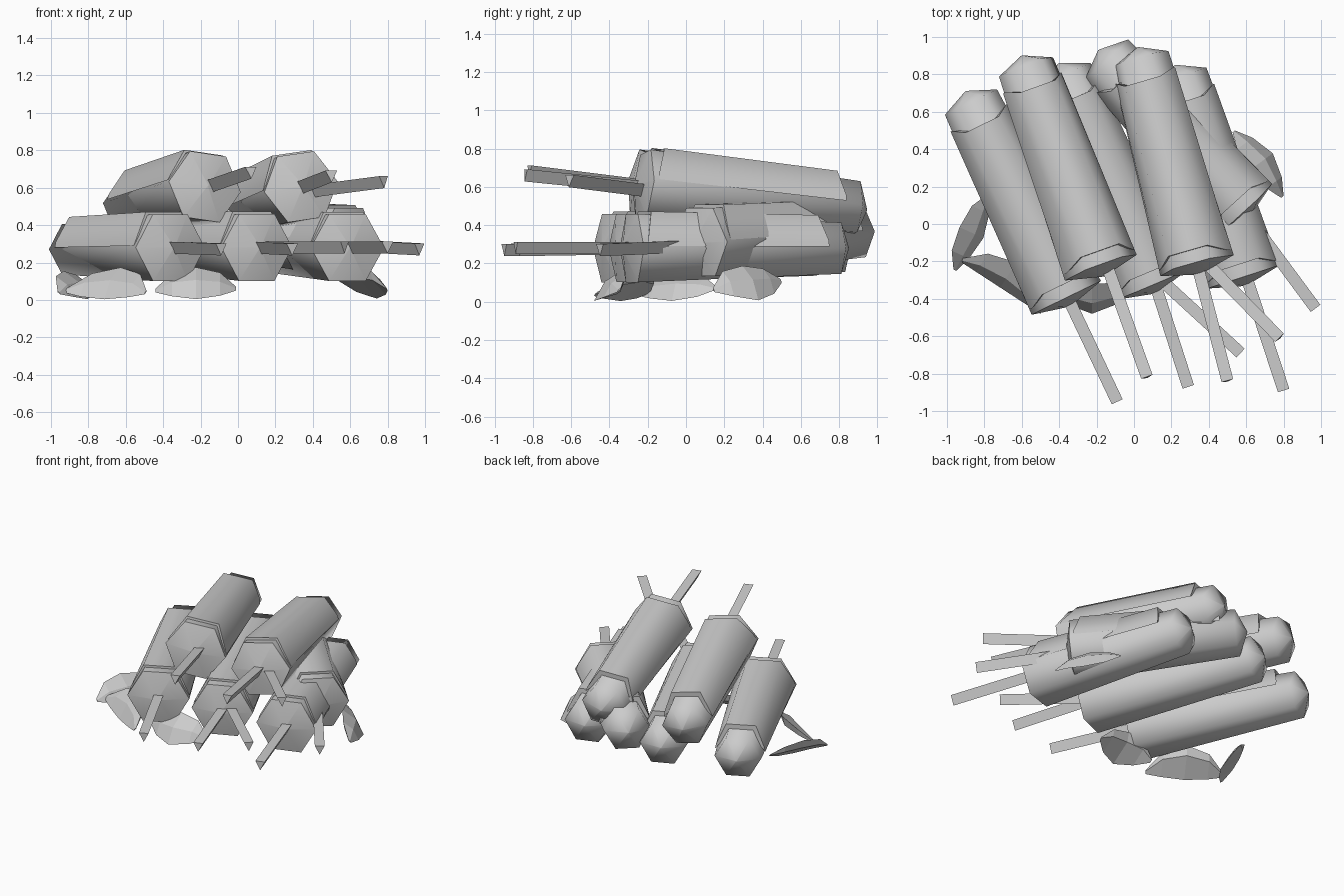
import bpy, bmesh, math
from mathutils import Vector

if "Cube" in bpy.data.objects:
    bpy.data.objects.remove(bpy.data.objects["Cube"])

UP = Vector((0, 0, 1))


def finish(bm, name, smooth=None):
    bmesh.ops.recalc_face_normals(bm, faces=bm.faces)
    me = bpy.data.meshes.new(name)
    bm.to_mesh(me)
    bm.free()
    ob = bpy.data.objects.new(name, me)
    bpy.context.collection.objects.link(ob)
    if smooth:
        me.shade_smooth()
        me.set_sharp_from_angle(angle=math.radians(smooth))
    return ob


def loft(bm, rings):
    """Closed skin through a list of rings of points."""
    vs = [[bm.verts.new(p) for p in r] for r in rings]
    n = len(vs[0])
    for a, b in zip(vs, vs[1:]):
        for i in range(n):
            j = (i + 1) % n
            bm.faces.new((a[i], a[j], b[j], b[i]))
    bm.faces.new(vs[0])
    bm.faces.new(vs[-1])


def frame(a, b):
    d = (b - a).normalized()
    side = d.cross(UP).normalized()
    return d, side, side.cross(d)


def log(name, back, front, roll=0):
    """Tapered six-sided log with shallow pointed ends and a bark plate on top."""
    back, front = Vector(back), Vector(front)
    length = (front - back).length
    d, side, up = frame(back, front)

    def at(s, r, deg):
        a = math.radians(deg + roll)
        return back + d * s + side * r * math.cos(a) + up * r * math.sin(a)

    # core
    r0, r1 = .155, .206
    bm = bmesh.new()
    loft(bm, [[at(s, r, 60 * i) for i in range(6)]
              for s, r in ((0, .004), (.065, r0), (length - .05, r1), (length, .004))])
    finish(bm, name, 65)

    # bark plate: edges reach further than the middle, leaving a V at each end
    plate = [(3, .3), (14, .55), (60, 1), (120, 1), (166, .55), (177, .3),
             (120, -1), (60, -1)]
    rings = []
    for s, flare, thick in ((.2, 1, .036), (length - .12, -1, .02)):
        ring = []
        for deg, lift in plate:
            t = s - (0 if deg in (60, 120) else .04 * flare)
            r = r0 + (r1 - r0) * t / length
            flat = r * math.cos(math.radians(30)) / math.cos(math.radians(deg % 60 - 30))
            ring.append(at(t, flat + lift * thick, deg))
        rings.append(ring)
    bm = bmesh.new()
    loft(bm, rings)
    finish(bm, name + "_bark", 65)


def twig(name, a, b, w=.032, h=.032):
    """Thin three-sided splinter sticking out of a log end, flat on top."""
    a, b = Vector(a), Vector(b)
    d, side, up = frame(a, b)
    bm = bmesh.new()
    loft(bm, [[p + side * w * x + up * h * z for x, z in ((-1, 1), (1, 1), (0, -1))]
              for p in (a, b)])
    finish(bm, name)


def chip(name, a, b, bow, lean, height):
    """Curved bark chip lying on the ground, bowed outward."""
    a, b = Vector(a), Vector(b)
    d = (b - a).normalized()
    out = Vector((d.y, -d.x, 0))
    rings = []
    for t in (0, .2, .5, .8, 1):
        f = .12 + .88 * math.sin(math.pi * t) ** .7
        base = a.lerp(b, t) + out * bow * math.sin(math.pi * t)
        base.z *= 1 - .9 * math.sin(math.pi * t)
        rings.append([base, base - out * lean * .35 * f + UP * height * .6 * f,
                      base - out * lean * f + UP * height * f,
                      base - out * lean * .9 * f + UP * height * .6 * f])
    bm = bmesh.new()
    loft(bm, rings)
    finish(bm, name)


# Stacked logs: four below, two on top
log("log_left", (-.90, .71, .27), (-.34, -.44, .28))
log("log_middle", (-.40, .86, .29), (.12, -.37, .28))
log("log_right", (.22, .85, .28), (.60, -.33, .28))
log("log_crossing", (-.19, .93, .37), (.62, .04, .31))
log("log_top_left", (-.60, .90, .49), (-.16, -.28, .61), 8)
log("log_top_right", (.02, .945, .48), (.35, -.27, .61), -8)

# Twigs
twigs = [((-.37, -.36, .28), (-.09, -.95, .27)),
         ((.09, -.25, .28), (.29, -.87, .27)),
         ((.08, -.24, .28), (.57, -.69, .28)),
         ((.58, -.22, .28), (.80, -.89, .28)),
         ((.60, .05, .29), (.97, -.45, .27)),
         ((-.16, -.18, .60), (.07, -.82, .68)),
         ((.32, -.15, .59), (.50, -.84, .66)),
         ((.32, -.14, .57), (.78, -.61, .63))]
for i, (a, b) in enumerate(twigs):
    twig(f"twig_{i + 1}", a, b)

# Bark chips on the ground around the pile
chip("chip_left", (-.77, .15, .06), (-.95, -.25, .03), -.06, -.14, .15)
chip("chip_front_left", (-.93, -.20, .04), (-.50, -.48, .03), .0, .16, .17)
chip("chip_front", (-.44, -.36, .04), (-.01, -.36, .05), .12, .16, .17)
chip("chip_right", (.80, .15, .05), (.54, .50, .10), .09, .14, .18)
